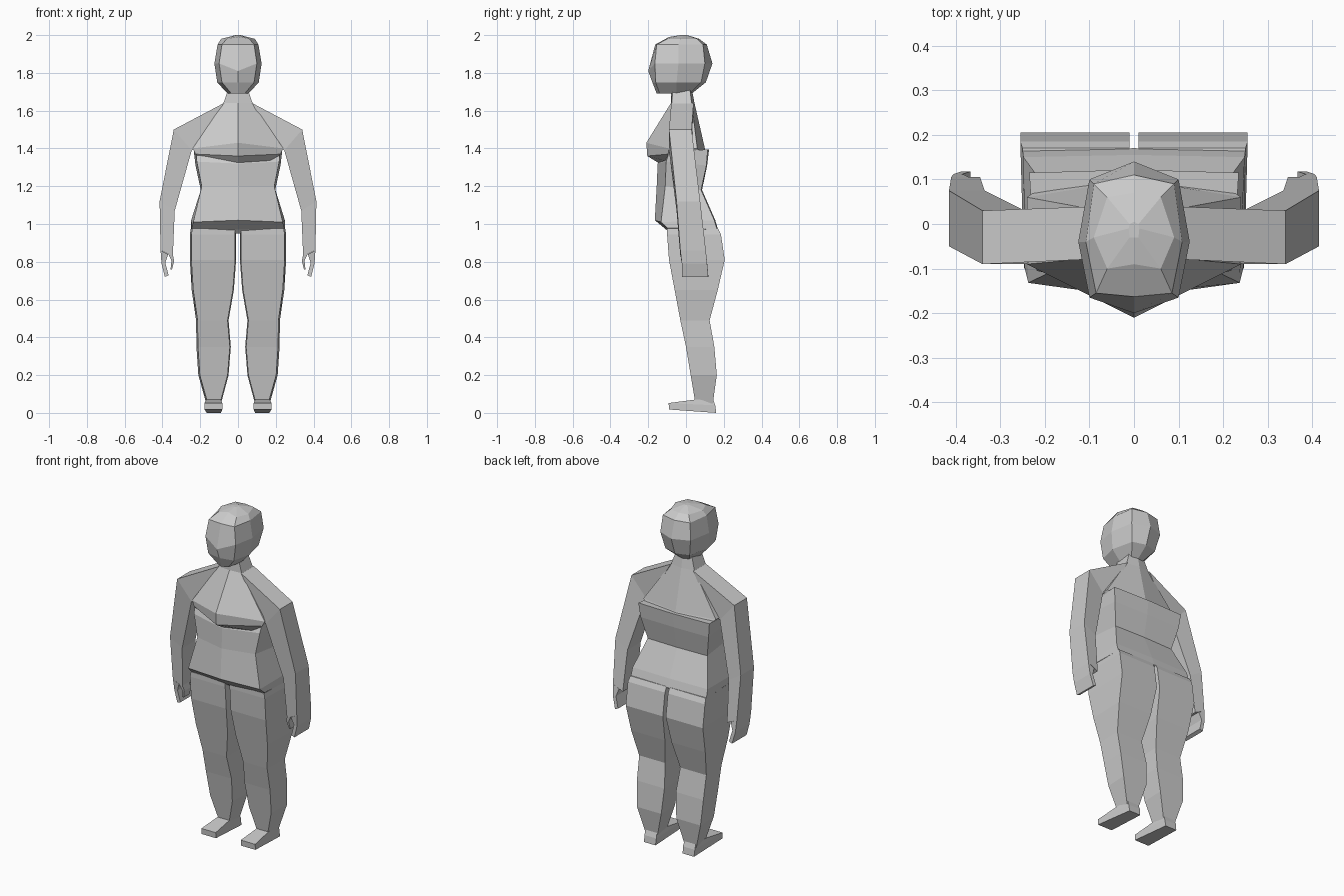
import bpy, bmesh

grey = bpy.data.materials.new("plain grey")
grey.diffuse_color = (0.6, 0.6, 0.6, 1)


def loft(name, rings, mirror=False):
    """Skin a list of equal-length point rings, cap both ends, flat shaded."""
    bm = bmesh.new()
    vs = [[bm.verts.new(p) for p in r] for r in rings]
    n = len(rings[0])
    for a, b in zip(vs, vs[1:]):
        for i in range(n):
            j = (i + 1) % n
            bm.faces.new((a[i], a[j], b[j], b[i]))
    bm.faces.new(vs[0])
    bm.faces.new(vs[-1])
    bmesh.ops.recalc_face_normals(bm, faces=bm.faces)
    me = bpy.data.meshes.new(name)
    bm.to_mesh(me)
    bm.free()
    me.materials.append(grey)
    ob = bpy.data.objects.new(name, me)
    bpy.context.collection.objects.link(ob)
    if mirror:
        ob.modifiers.new("mirror", 'MIRROR')
    return ob


def body_ring(zc, yf, zs, x, ys, xb, ybs, zb, yb):
    """Six-sided body section: front centre, front side, back side, back centre."""
    return [(0, yf, zc), (x, ys, zs), (xb, ybs, zb), (0, yb, zb), (-xb, ybs, zb), (-x, ys, zs)]


def head_ring(z, xf, yc, yf, xm, ym, xb, yb, ybc):
    """Eight-sided head section."""
    half = [(xf, yf, z), (xm, ym, z), (xb, yb, z)]
    return [(0, yc, z)] + half + [(0, ybc, z)] + [(-x, y, w) for x, y, w in reversed(half)]


def limb_ring(outer, inner, yf, yb):
    """Four-sided limb section from outer and inner (x, z)."""
    (xo, zo), (xi, zi) = outer, inner
    return [(xo, yf, zo), (xo, yb, zo), (xi, yb, zi), (xi, yf, zi)]


# head
head = [
    head_ring(1.69, .035, -.155, -.14, .055, -.05, .035, .02, .03),
    head_ring(1.75, .085, -.178, -.16, .11, -.05, .08, .08, .105),
    head_ring(1.85, .10, -.193, -.165, .125, -.04, .10, .10, .14),
    head_ring(1.95, .085, -.163, -.155, .108, -.04, .09, .09, .11),
    head_ring(1.98, .06, -.11, -.10, .09, -.03, .06, .06, .07),
]
head[0][0] = (0, -.155, 1.69)
head[2][0] = (0, -.2, 1.81)
head[4][0] = (0, -.09, 1.99)
head_ob = loft("head", head)
# raised crown ridge
loft("crown", [head[4], head_ring(2.0, .01, -.03, -.03, .012, -.01, .01, .0, .005)])

# neck and chest
loft("upper_torso", [
    body_ring(1.72, -.08, 1.72, .05, -.07, .05, .02, 1.72, .03),
    body_ring(1.64, -.08, 1.64, .077, -.075, .077, .03, 1.64, .045),
    body_ring(1.43, -.21, 1.40, .24, -.09, .24, .06, 1.40, .10),
    body_ring(1.36, -.205, 1.37, .225, -.095, .225, .07, 1.39, .10),
    body_ring(1.32, -.14, 1.33, .205, -.09, .205, .07, 1.35, .09),
])

# waist and hips
loft("lower_torso", [
    body_ring(1.38, -.12, 1.38, .222, -.09, .235, .115, 1.395, .122),
    body_ring(1.32, -.15, 1.33, .218, -.105, .225, .108, 1.31, .112),
    body_ring(1.20, -.155, 1.20, .192, -.11, .197, .08, 1.18, .085),
    body_ring(1.02, -.165, 1.01, .237, -.132, .248, .15, 1.02, .155),
    body_ring(.97, -.105, .98, .245, -.10, .25, .165, .97, .17),
    body_ring(.95, -.08, .95, .22, -.08, .22, .14, .95, .14),
])

# legs
leg = [(.975, .01, .25, -.10, .17), (.945, .01, .255, -.10, .185), (.81, .01, .255, -.09, .205),
       (.65, .022, .245, -.06, .168), (.49, .05, .222, -.03, .125), (.35, .038, .22, 0, .15),
       (.20, .05, .21, .025, .163), (.05, .09, .168, .05, .142)]
loft("leg", [[(xo - .008, yf, z), (xo, yb, z), (xi, yb, z), (xi + .005, yf, z)]
             for z, xi, xo, yf, yb in leg], True)

# feet, sole dropping toward the heel
loft("foot", [
    [(.178, -.09, .018), (.165, .16, 0), (.09, .16, 0), (.083, -.09, .018)],
    [(.178, -.092, .052), (.167, .155, .04), (.088, .155, .04), (.083, -.092, .052)],
    [(.168, .045, .07), (.165, .142, .075), (.092, .142, .075), (.09, .045, .07)],
], True)

# arms
loft("arm", [
    limb_ring((.075, 1.64), (.20, 1.41), -.078, .04),
    limb_ring((.34, 1.5), (.245, 1.39), -.09, .03),
    limb_ring((.415, 1.12), (.335, 1.07), -.05, .075),
    limb_ring((.41, .86), (.345, .83), -.03, .105),
], True)

# curled hand: finger slab and thumb
loft("fingers", [
    limb_ring((.41, .86), (.37, .84), -.03, .105),
    limb_ring((.405, .79), (.385, .795), -.022, .112),
    limb_ring((.387, .72), (.367, .728), -.02, .118),
], True)
loft("thumb", [
    limb_ring((.368, .84), (.345, .84), -.03, .03),
    limb_ring((.352, .805), (.338, .805), -.025, .04),
    limb_ring((.357, .76), (.349, .76), -.015, .04),
], True)
